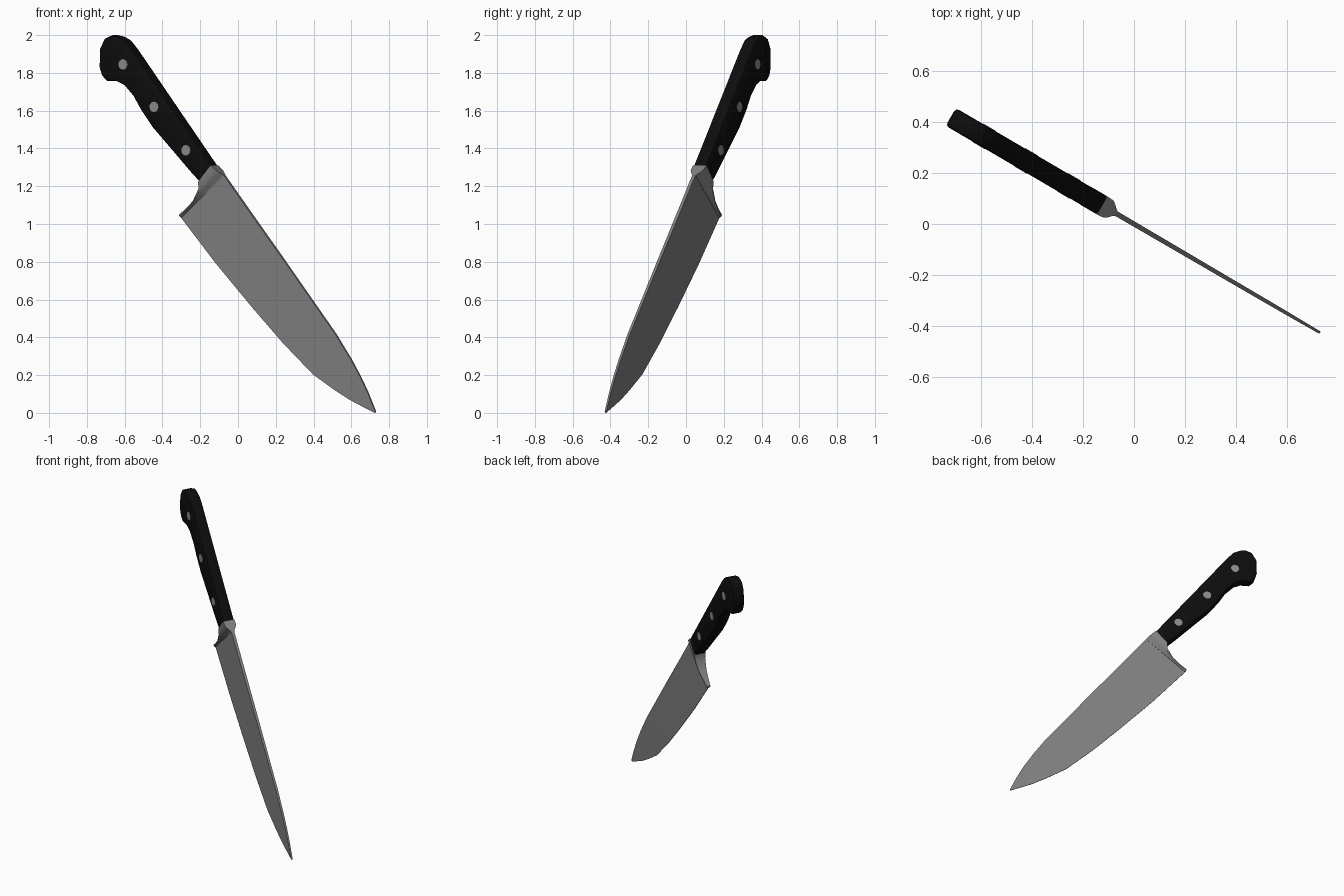
import bpy, bmesh, math
from mathutils import Vector, Matrix

cube = bpy.data.objects.get("Cube")
if cube:
    bpy.data.objects.remove(cube)

TURN = math.radians(-30.3)   # the knife lies in an upright plane turned about z
COS = math.cos(TURN)


def material(name, rgb, rough):
    m = bpy.data.materials.new(name)
    m.use_nodes = True
    m.diffuse_color = (*rgb, 1)
    bsdf = m.node_tree.nodes["Principled BSDF"]
    bsdf.inputs["Base Color"].default_value = (*rgb, 1)
    bsdf.inputs["Roughness"].default_value = rough
    return m


STEEL = material("steel grey", (0.22, 0.22, 0.22), 0.5)
BLACK = material("handle black", (0.004, 0.004, 0.004), 0.6)
RIVET = material("rivet grey", (0.26, 0.26, 0.26), 0.5)


def finish(bm, name, mat, angle=35):
    bmesh.ops.recalc_face_normals(bm, faces=bm.faces)
    mesh = bpy.data.meshes.new(name)
    bm.to_mesh(mesh)
    bm.free()
    mesh.materials.append(mat)
    ob = bpy.data.objects.new(name, mesh)
    bpy.context.collection.objects.link(ob)
    ob.rotation_euler.z = TURN
    bpy.ops.object.select_all(action='DESELECT')
    ob.select_set(True)
    bpy.context.view_layer.objects.active = ob
    bpy.ops.object.shade_smooth_by_angle(angle=math.radians(angle))
    return ob


def slab(name, rows, mat):
    """Mirrored sheet from rows of (x, z, half thickness), closed round the rim."""
    bm = bmesh.new()
    side = [[[bm.verts.new((x / COS, s * t, z)) for x, z, t in row] for row in rows]
            for s in (-1, 1)]
    n, m = len(rows), len(rows[0])
    for g in side:
        for i in range(n - 1):
            for j in range(m - 1):
                bm.faces.new((g[i][j], g[i + 1][j], g[i + 1][j + 1], g[i][j + 1]))
    rim = ([(0, j) for j in range(m)] + [(i, m - 1) for i in range(1, n)]
           + [(n - 1, j) for j in range(m - 2, -1, -1)] + [(i, 0) for i in range(n - 2, 0, -1)])
    for (a, b), (c, d) in zip(rim, rim[1:] + rim[:1]):
        bm.faces.new((side[0][a][b], side[0][c][d], side[1][c][d], side[1][a][b]))
    return finish(bm, name, mat)


def mix(a, b, f):
    return a + (b - a) * f


# Blade: paired points on the spine and the cutting edge, heel to tip
SPINE_TOP, HEEL = (-0.07, 1.257), (-0.30, 1.032)
spine = [SPINE_TOP, (0.075, 1.05), (0.225, 0.838), (0.37, 0.63),
         (0.52, 0.415), (0.6, 0.283), (0.65, 0.19), (0.69, 0.105), (0.729, 0.008)]
edge = [HEEL, (-0.116, 0.79), (0.074, 0.56), (0.238, 0.37),
        (0.397, 0.204), (0.513, 0.12), (0.59, 0.07), (0.65, 0.038), (0.726, 0.0)]
blade_rows = []
for i, (s, e) in enumerate(zip(spine, edge)):
    back = mix(0.010, 0.005, i / 8)
    blade_rows.append([(mix(s[0], e[0], f), mix(s[1], e[1], f), mix(back, 0.0015, f))
                       for f in (0, 0.5, 1)])
slab("blade", blade_rows, STEEL)

# Bolster: thick at the handle, curving down to the blade and along the heel
rear = [(-0.124, 1.31, 0.041), (-0.157, 1.267, 0.041), (-0.19, 1.225, 0.041),
        (-0.192, 1.185, 0.036), (-0.227, 1.12, 0.027), (-0.268, 1.08, 0.019),
        (-0.308, 1.048, 0.012)]
along = (0, 0.2, 0.4, 0.55, 0.75, 0.88, 1)
bolster_rows = []
for (x, z, t), f in zip(rear, along):
    bx, bz = mix(SPINE_TOP[0], HEEL[0], f), mix(SPINE_TOP[1], HEEL[1], f)
    bt = mix(0.011, 0.004, f)
    bolster_rows.append([(mix(x, bx, g), mix(z, bz, g), mix(bt, t, k))
                         for g, k in ((0, 1), (0.45, 0.92), (0.7, 0.55), (0.88, 0.15), (1, 0))])
slab("bolster", bolster_rows, STEEL)

# Handle: extruded outline with rounded long edges, left square at the bolster
outline = [(-0.124, 1.31), (-0.33, 1.612), (-0.543, 1.925), (-0.58, 1.972), (-0.615, 1.992),
           (-0.65, 2.0), (-0.69, 1.982), (-0.715, 1.93), (-0.718, 1.83), (-0.705, 1.785),
           (-0.68, 1.757), (-0.63, 1.757), (-0.587, 1.735), (-0.537, 1.675), (-0.499, 1.605),
           (-0.436, 1.51), (-0.346, 1.405), (-0.24, 1.28), (-0.19, 1.225)]
HALF = 0.04
bm = bmesh.new()
base = bm.faces.new([bm.verts.new((x / COS, -HALF, z)) for x, z in outline])
ext = bmesh.ops.extrude_face_region(bm, geom=[base], use_keep_orig=True)
bmesh.ops.translate(bm, vec=(0, 2 * HALF, 0),
                    verts=[v for v in ext["geom"] if isinstance(v, bmesh.types.BMVert)])
bmesh.ops.recalc_face_normals(bm, faces=bm.faces)
seam = {(round(x / COS, 3), round(z, 3)) for x, z in (outline[0], outline[-1])}


def at_seam(v):
    return (round(v.co.x, 3), round(v.co.z, 3)) in seam


long_edges = [e for e in bm.edges if abs(e.verts[0].co.y - e.verts[1].co.y) < 1e-4
              and not all(at_seam(v) for v in e.verts)]
bmesh.ops.bevel(bm, geom=long_edges, offset=0.014, segments=2, profile=0.5, affect='EDGES')
finish(bm, "handle", BLACK, 40)

# Rivets: pins through the handle, just proud of both sides
for i, (x, z) in enumerate([(-0.588, 1.845), (-0.424, 1.62), (-0.255, 1.39)]):
    bm = bmesh.new()
    bmesh.ops.create_cone(bm, cap_ends=True, segments=12, radius1=0.028, radius2=0.028,
                          depth=2 * HALF + 0.004,
                          matrix=Matrix.Translation(Vector((x / COS, 0, z)))
                          @ Matrix.Rotation(math.pi / 2, 4, 'X'))
    finish(bm, f"rivet_{i + 1}", RIVET)
